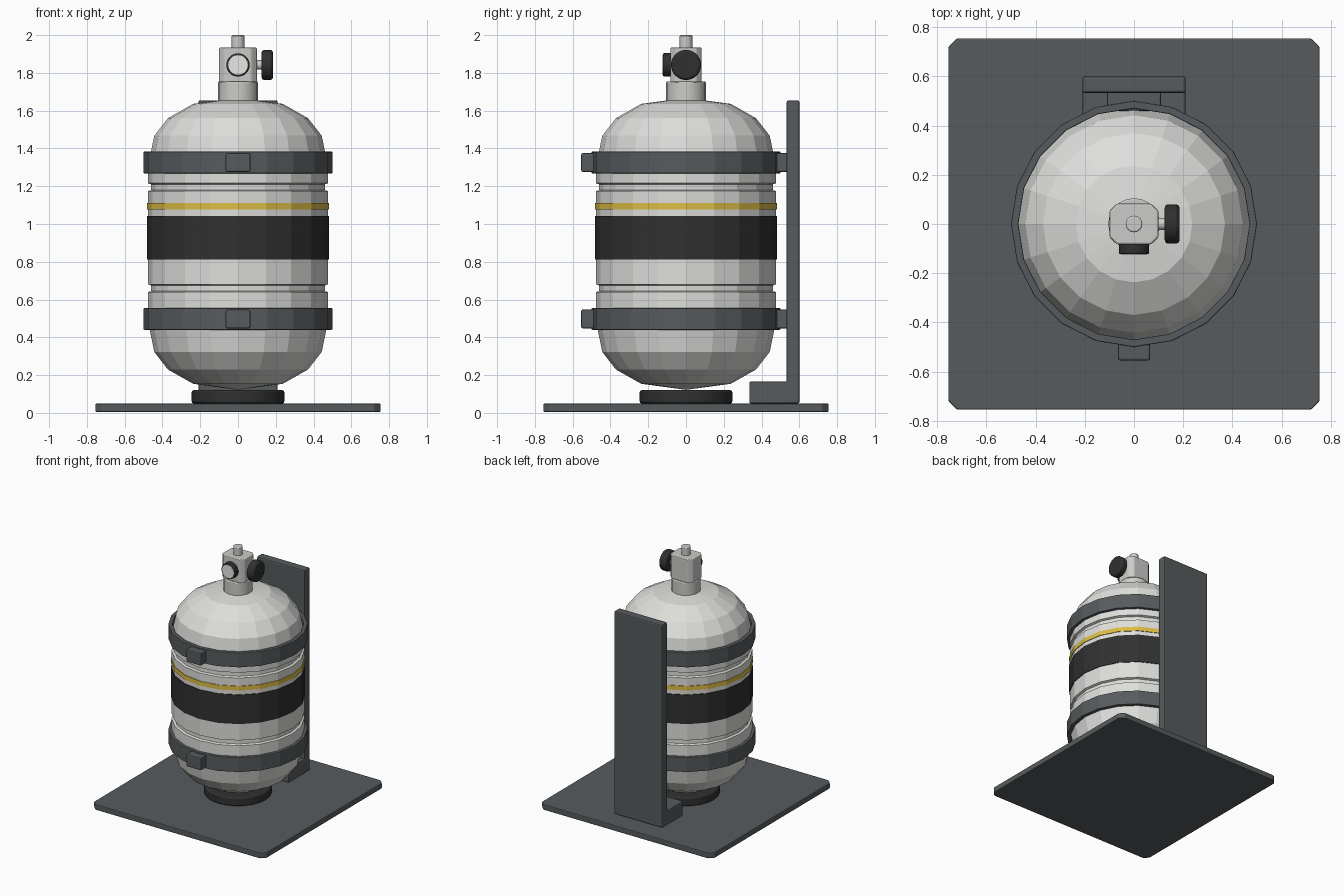
import bpy, bmesh, math
from mathutils import Matrix, Vector

cube = bpy.data.objects.get("Cube")
if cube:
    bpy.data.objects.remove(cube)


def material(name, r, g, b):
    m = bpy.data.materials.new(name)
    m.use_nodes = True
    m.diffuse_color = (r, g, b, 1)
    m.node_tree.nodes["Principled BSDF"].inputs["Base Color"].default_value = (r, g, b, 1)
    return m


WHITE = material("tank white", 0.73, 0.73, 0.71)
METAL = material("valve metal", 0.6, 0.6, 0.58)
STEEL = material("dark steel", 0.095, 0.105, 0.11)
BLACK = material("black rubber", 0.03, 0.03, 0.03)
YELLOW = material("yellow stripe", 0.72, 0.51, 0.06)
FACE = material("gauge white", 0.8, 0.8, 0.78)


def finish(name, bm, mat, bevel=0, smooth=False):
    bmesh.ops.recalc_face_normals(bm, faces=bm.faces[:])
    mesh = bpy.data.meshes.new(name)
    bm.to_mesh(mesh)
    bm.free()
    mesh.materials.append(mat)
    ob = bpy.data.objects.new(name, mesh)
    bpy.context.collection.objects.link(ob)
    if bevel:
        mod = ob.modifiers.new("Bevel", "BEVEL")
        mod.width = bevel
        mod.segments = 2
        mod.limit_method = "ANGLE"
        mod.angle_limit = math.radians(40)
    if smooth:
        bpy.ops.object.select_all(action="DESELECT")
        ob.select_set(True)
        bpy.context.view_layer.objects.active = ob
        bpy.ops.object.shade_smooth_by_angle(angle=math.radians(35))
    return ob


def box(name, x, y, z, mat, bevel=0.008, corner=0):
    """Box from (low, high) ranges, with optional chamfered upright edges."""
    bm = bmesh.new()
    bmesh.ops.create_cube(bm, size=1)
    for v in bm.verts:
        v.co = Vector([sum(r) / 2 + c * (r[1] - r[0]) for c, r in zip(v.co, (x, y, z))])
    if corner:
        upright = [e for e in bm.edges if abs(e.verts[0].co.z - e.verts[1].co.z) > 0.01]
        bmesh.ops.bevel(bm, geom=upright, offset=corner, segments=1, affect="EDGES")
    return finish(name, bm, mat, bevel)


def lathe(name, profile, mat, sides=20, closed=False, bevel=0, smooth=False):
    """Spin (radius, height) points around z."""
    bm = bmesh.new()
    verts = [bm.verts.new((r, 0, z)) for r, z in profile]
    pairs = list(zip(verts, verts[1:] + verts[:1]))
    edges = [bm.edges.new(p) for p in (pairs if closed else pairs[:-1])]
    bmesh.ops.spin(bm, geom=verts + edges, axis=(0, 0, 1), cent=(0, 0, 0),
                   angle=math.tau, steps=sides, use_merge=False)
    bmesh.ops.remove_doubles(bm, verts=bm.verts[:], dist=0.0005)
    return finish(name, bm, mat, bevel, smooth)


def disc(name, start, end, radius, mat, sides=24, bevel=0):
    """Solid cylinder between two points."""
    a, b = Vector(start), Vector(end)
    bm = bmesh.new()
    turn = (b - a).to_track_quat("Z", "Y").to_matrix().to_4x4()
    bmesh.ops.create_cone(bm, cap_ends=True, segments=sides, radius1=radius, radius2=radius,
                          depth=(b - a).length, matrix=Matrix.Translation((a + b) / 2) @ turn)
    return finish(name, bm, mat, bevel, True)


def hoop(name, low, high, inner, outer, mat, bevel=0):
    return lathe(name, [(inner, low), (outer, low), (outer, high), (inner, high)],
                 mat, closed=True, bevel=bevel)


# Stand: base plate, upright back plate and its foot
box("base_plate", (-0.755, 0.755), (-0.755, 0.755), (0.005, 0.05), STEEL, 0.006, 0.035)
box("back_plate", (-0.21, 0.21), (0.533, 0.6), (0.05, 1.655), STEEL, 0.01)
box("back_foot", (-0.21, 0.21), (0.335, 0.55), (0.05, 0.165), STEEL)
disc("foot_pad", (0, 0, 0.05), (0, 0, 0.12), 0.245, BLACK, 24, 0.01)

# Tank: domed ends and a body with two grooves
R, GROOVE = 0.477, 0.46
dome = [(0, 0), (0.237, 0.032), (0.37, 0.107), (0.443, 0.2), (0.468, 0.32), (R, 0.38)]
lower = [(r, 0.122 + h) for r, h in dome]
upper = [(r, 1.668 - h) for r, h in reversed(dome)]
body = []
for z in (0.645, 1.18):
    body += [(R, z - 0.006), (GROOVE, z), (GROOVE, z + 0.03), (R, z + 0.036)]
lathe("tank", lower + body + upper, WHITE)

# Painted bands
hoop("black_band", 0.812, 1.043, 0.47, 0.482, BLACK)
hoop("yellow_stripe", 1.077, 1.112, 0.47, 0.482, YELLOW)

# Clamps, each with a front latch and a back bracket
for label, z in (("lower", 0.44), ("upper", 1.268)):
    hoop(label + "_clamp", z, z + 0.115, 0.47, 0.5, STEEL, 0.004)
    box(label + "_latch", (-0.065, 0.065), (-0.555, -0.48), (z + 0.008, z + 0.107), STEEL)
    box(label + "_bracket", (-0.11, 0.11), (0.46, 0.54), (z + 0.008, z + 0.107), STEEL)

# Valve: neck, block and top stem
disc("neck", (0, 0, 1.64), (0, 0, 1.755), 0.105, METAL, 20, 0.006)
box("valve_block", (-0.1, 0.1), (-0.083, 0.083), (1.75, 1.935), METAL, 0.008, 0.03)
disc("valve_stem", (0, 0, 1.92), (0, 0, 2.0), 0.034, METAL, 16, 0.006)

# Gauge on the front
disc("gauge_body", (0, -0.07, 1.842), (0, -0.122, 1.842), 0.062, BLACK, 20, 0.006)
disc("gauge_face", (0, -0.118, 1.842), (0, -0.125, 1.842), 0.052, FACE, 20)

# Hand wheel on the left
disc("wheel_shaft", (0.09, 0, 1.842), (0.135, 0, 1.842), 0.025, METAL, 16)
disc("hand_wheel", (0.125, 0, 1.842), (0.185, 0, 1.842), 0.08, BLACK, 24, 0.014)
